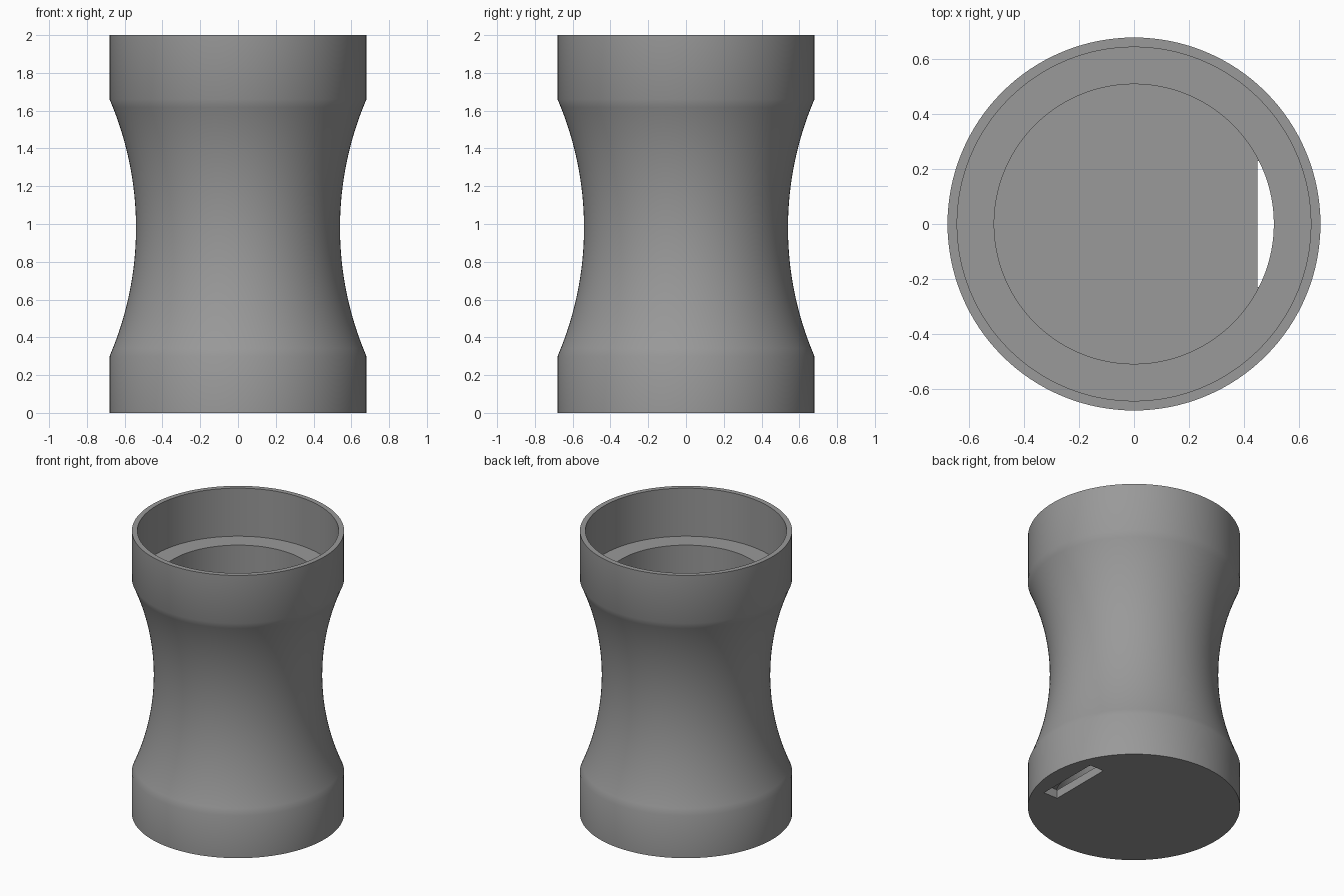
import bpy, bmesh, math

if "Cube" in bpy.data.objects:
    bpy.data.objects.remove(bpy.data.objects["Cube"])

SEGMENTS = 128

grey = bpy.data.materials.new("mid grey")
grey.diffuse_color = (0.32, 0.32, 0.32, 1)
grey.use_nodes = True
grey.node_tree.nodes["Principled BSDF"].inputs["Base Color"].default_value = grey.diffuse_color

# Half section of the vessel: base, waisted outside, rim, ledge, straight bore, floor
low, high, waist, wide = 0.30, 1.66, 0.54, 0.68
half, sag = (high - low) / 2, wide - waist
arc_r = (half * half + sag * sag) / (2 * sag)
profile = [(0, 0), (wide, 0)]
steps = 32
for i in range(steps + 1):
    dz = -half + 2 * half * i / steps
    profile.append((waist + arc_r - math.sqrt(arc_r ** 2 - dz ** 2), low + half + dz))
profile += [(wide, 2.0), (0.645, 2.0), (0.645, 1.66), (0.51, 1.66), (0.51, 0.06), (0, 0.06)]

# Spin the section into a closed body
bm = bmesh.new()
verts = [bm.verts.new((r, 0, z)) for r, z in profile]
edges = [bm.edges.new(pair) for pair in zip(verts, verts[1:])]
bmesh.ops.spin(bm, geom=verts + edges, cent=(0, 0, 0), axis=(0, 0, 1),
               angle=2 * math.pi, steps=SEGMENTS, use_duplicate=False)
bmesh.ops.remove_doubles(bm, verts=bm.verts, dist=1e-5)
bmesh.ops.recalc_face_normals(bm, faces=bm.faces)
mesh = bpy.data.meshes.new("vessel_body")
bm.to_mesh(mesh)
bm.free()
body = bpy.data.objects.new("vessel_body", mesh)
bpy.context.collection.objects.link(body)
mesh.materials.append(grey)

# Slot through the floor beside the wall
bpy.ops.mesh.primitive_cube_add(size=1, location=(0.505, 0, 0))
cutter = bpy.context.object
cutter.name = "slot_cutter"
cutter.scale = (0.11, 0.46, 0.122)
cutter.data.materials.append(grey)
cut = body.modifiers.new("floor_slot", 'BOOLEAN')
cut.operation = 'DIFFERENCE'
cut.solver = 'EXACT'
cut.object = cutter

# Apply the cut, then smooth the round walls and keep the rims sharp
bpy.ops.object.select_all(action='DESELECT')
body.select_set(True)
bpy.context.view_layer.objects.active = body
bpy.ops.object.modifier_apply(modifier=cut.name)
bpy.data.objects.remove(cutter)
bpy.ops.object.shade_smooth_by_angle(angle=math.radians(30))
